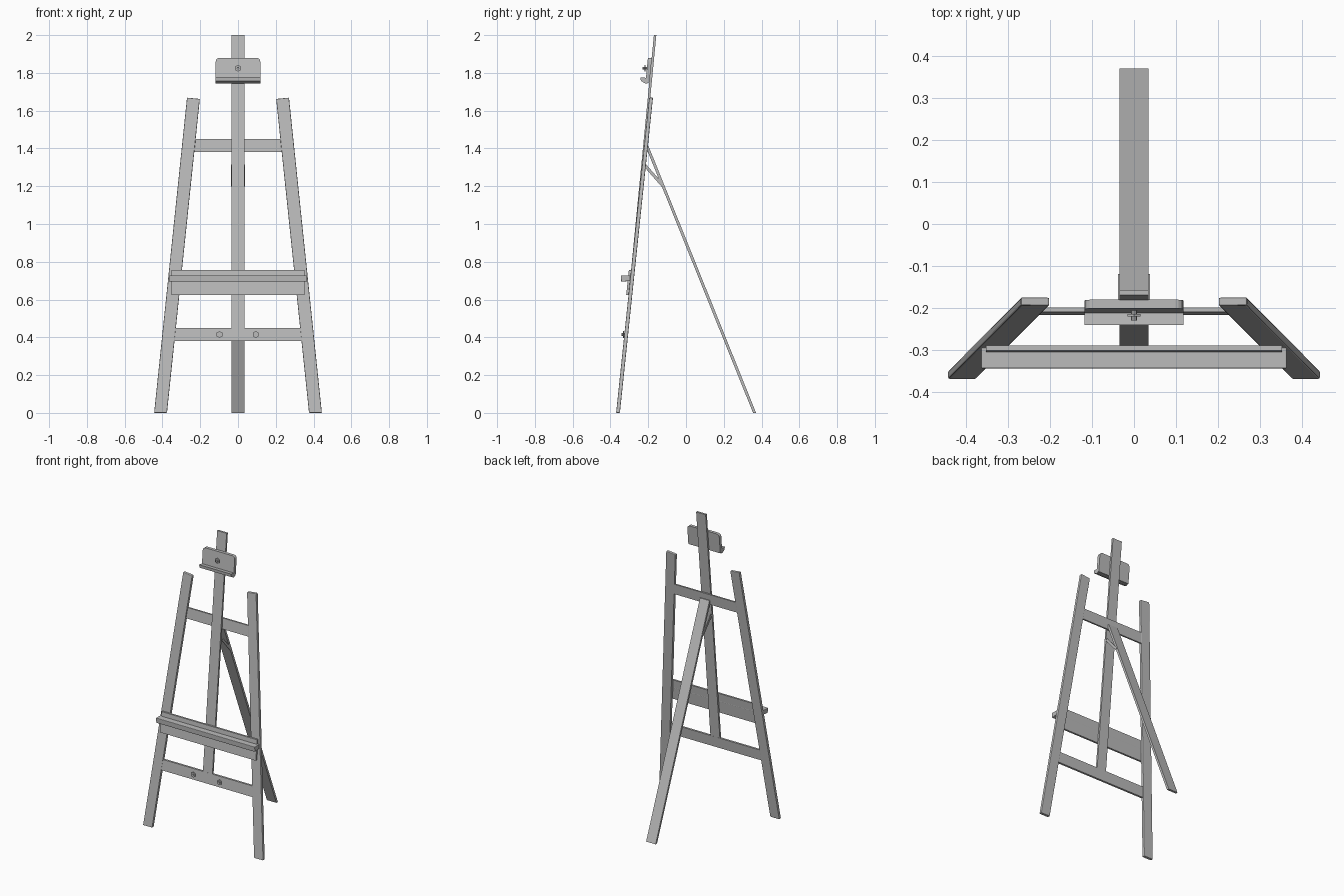
import bpy, bmesh, math
from mathutils import Vector

if "Cube" in bpy.data.objects:
    bpy.data.objects.remove(bpy.data.objects["Cube"])

grey = bpy.data.materials.new("grey_wood")
grey.diffuse_color = (0.5, 0.5, 0.5, 1)
grey.use_nodes = True
grey.node_tree.nodes["Principled BSDF"].inputs["Base Color"].default_value = grey.diffuse_color


def front_plane(z):      # leaning plane of the two front legs
    return -0.36 + 0.105 * z


def mast_plane(z):       # leaning plane of the centre mast
    return -0.357 + 0.097 * z


def rear_plane(z):       # plane of the rear prop
    return 0.363 - 0.403 * z


def solid(name, ring_a, ring_b, bevel=0, segments=2):
    """Closed prism between two matching rings of points."""
    bm = bmesh.new()
    a = [bm.verts.new(p) for p in ring_a]
    b = [bm.verts.new(p) for p in ring_b]
    bm.faces.new(a)
    bm.faces.new(b[::-1])
    n = len(a)
    for i in range(n):
        j = (i + 1) % n
        bm.faces.new((a[j], a[i], b[i], b[j]))
    bmesh.ops.recalc_face_normals(bm, faces=bm.faces)
    mesh = bpy.data.meshes.new(name)
    bm.to_mesh(mesh)
    bm.free()
    mesh.materials.append(grey)
    ob = bpy.data.objects.new(name, mesh)
    bpy.context.collection.objects.link(ob)
    if bevel:
        mod = ob.modifiers.new("rounded_edges", 'BEVEL')
        mod.width = bevel
        mod.segments = segments
        mod.limit_method = 'ANGLE'
    return ob


def panel(name, outline, plane, d0, d1, bevel=0):
    """Front outline (x, z) laid on a leaning plane, from depth d0 to d1."""
    return solid(name, [(x, plane(z) + d0, z) for x, z in outline],
                 [(x, plane(z) + d1, z) for x, z in outline], bevel)


def rail(name, profile, x0, x1, bevel=0):
    """Side profile (y, z) extruded along x."""
    return solid(name, [(x0, y, z) for y, z in profile],
                 [(x1, y, z) for y, z in profile], bevel)


def bar(half0, half1, z0, z1):
    return [(-half0, z0), (half0, z0), (half1, z1), (-half1, z1)]


def disc(name, x, y, z, radius, depth, sides):
    """Short cylinder facing forward, starting at y and going to y - depth."""
    ring = [(x + radius * math.sin(2 * math.pi * i / sides),
             z + radius * math.cos(2 * math.pi * i / sides)) for i in range(sides)]
    return solid(name, [(px, y, pz) for px, pz in ring],
                 [(px, y - depth, pz) for px, pz in ring])


# Front legs, splayed and leaning back
for side, s in (("left", -1), ("right", 1)):
    panel(side + "_front_leg",
          [(s * 0.376, 0), (s * 0.444, 0), (s * 0.27, 1.669), (s * 0.202, 1.662)],
          front_plane, -0.01, 0.01, 0.004)

# Cross bars between the legs
panel("lower_cross_bar", bar(0.343, 0.336, 0.38, 0.45), front_plane, -0.008, 0.006)
panel("upper_cross_bar", bar(0.238, 0.231, 1.38, 1.45), front_plane, -0.002, 0.009)

# Centre mast
panel("mast", bar(0.035, 0.035, 0.44, 2.0), mast_plane, -0.007, 0.006)

# Rear prop leg and the two side braces
panel("rear_leg", bar(0.035, 0.035, 0, 1.41), rear_plane, -0.008, 0.008)
p, q = Vector((-0.217, 1.31)), Vector((-0.125, 1.205))
side_dir = Vector((-(q - p).y, (q - p).x)).normalized() * 0.008
for side, s in (("left", -1), ("right", 1)):
    rail(side + "_brace", [p + side_dir, q + side_dir, q - side_dir, p - side_dir],
         s * 0.034, s * 0.038)

# Canvas tray: back board and shelf
panel("tray_board", bar(0.353, 0.353, 0.623, 0.757), front_plane, -0.022, -0.009)
rail("tray_shelf", [(-0.343, 0.694), (-0.295, 0.699), (-0.295, 0.728), (-0.345, 0.728)],
     -0.365, 0.365, 0.003)

# Top canvas clamp: plate with rounded upper corners, and a lip
r, w, top = 0.02, 0.118, 1.88
arc = [(w - r + r * math.cos(t * math.pi / 8), top - r + r * math.sin(t * math.pi / 8))
       for t in range(5)]
outline = [(-w, 1.75), (w, 1.75)] + arc + [(-x, z) for x, z in arc[::-1]]
panel("clamp_plate", outline, mast_plane, -0.027, -0.006)
rail("clamp_lip", [(-0.205, 1.745), (-0.216, 1.745), (-0.239, 1.757), (-0.241, 1.777),
                   (-0.205, 1.773)], -w, w)

# Clamp knob and lower bar bolts
y = mast_plane(1.825) - 0.025
disc("clamp_knob_stem", 0, y, 1.825, 0.007, 0.025, 8)
disc("clamp_knob", 0, y - 0.01, 1.825, 0.018, 0.006, 6)
for side, x in (("left", -0.098), ("right", 0.094)):
    y = front_plane(0.415) - 0.006
    disc(side + "_bolt_stem", x, y, 0.415, 0.007, 0.018, 8)
    disc(side + "_bolt_head", x, y - 0.006, 0.415, 0.018, 0.006, 6)
